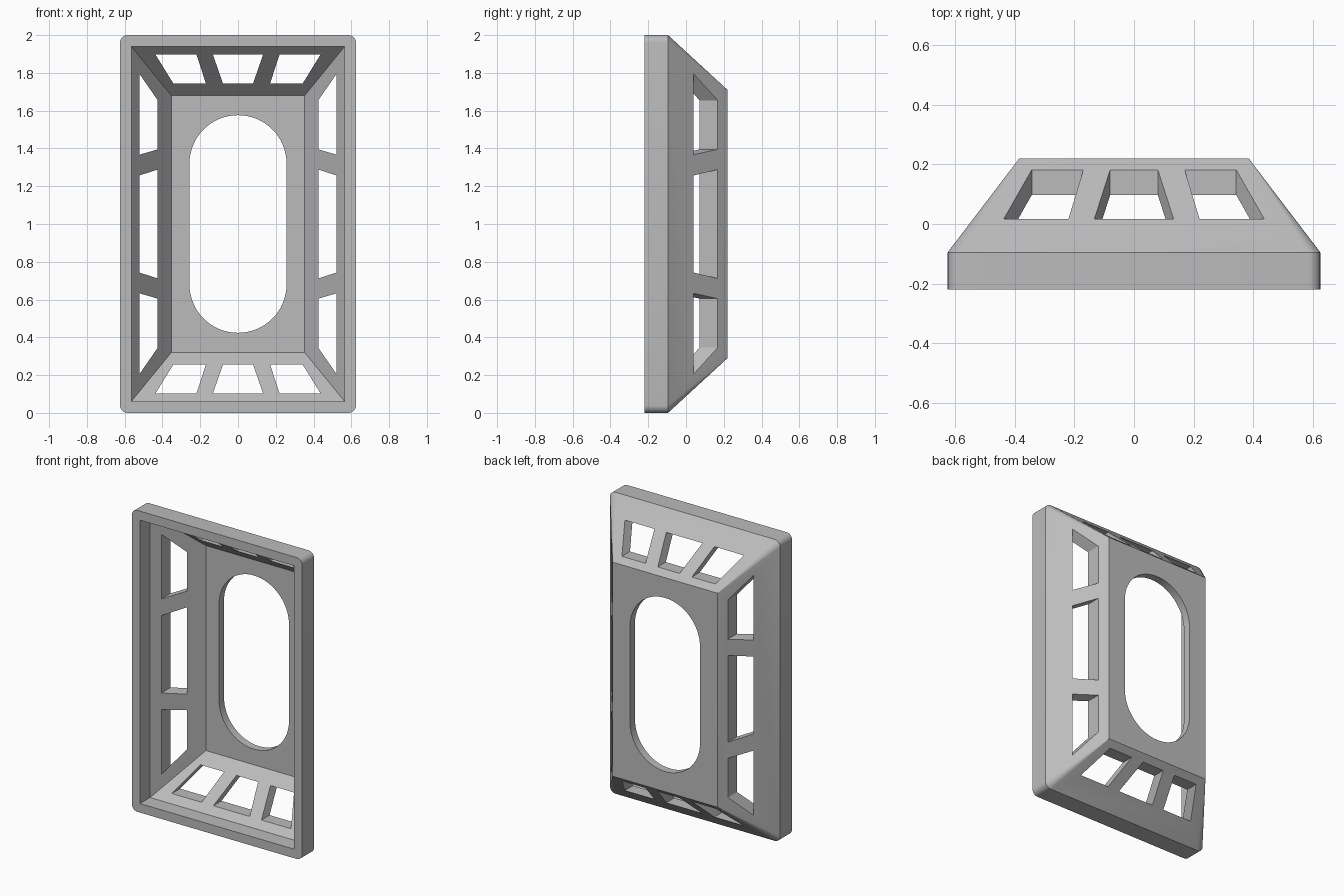
import bpy, bmesh, math

old = bpy.data.objects.get("Cube")
if old:
    bpy.data.objects.remove(old, do_unlink=True)

MID = 1.0  # height of the centre line

grey = bpy.data.materials.new("plain grey")
grey.diffuse_color = (0.5, 0.5, 0.5, 1)
grey.use_nodes = True
grey.node_tree.nodes["Principled BSDF"].inputs["Base Color"].default_value = (0.5, 0.5, 0.5, 1)


def rounded_rect(hx, hz, r=0.0, steps=6):
    """Outline in x and z; a zero radius gives four plain corners."""
    if r == 0:
        return [(hx, MID + hz), (-hx, MID + hz), (-hx, MID - hz), (hx, MID - hz)]
    pts = []
    for q, (sx, sz) in enumerate([(1, 1), (-1, 1), (-1, -1), (1, -1)]):
        for i in range(steps + 1):
            a = (q + i / steps) * math.pi / 2
            pts.append((sx * (hx - r) + r * math.cos(a),
                        MID + sz * (hz - r) + r * math.sin(a)))
    return pts


def loft(bm, sections):
    """Closed solid through (y, outline) sections."""
    loops = [[bm.verts.new((x, y, z)) for x, z in pts] for y, pts in sections]
    for a, b in zip(loops, loops[1:]):
        for i in range(len(a)):
            j = (i + 1) % len(a)
            bm.faces.new((a[i], a[j], b[j], b[i]))
    bm.faces.new(loops[0][::-1])
    bm.faces.new(loops[-1])


def make_object(name, bm):
    bmesh.ops.recalc_face_normals(bm, faces=bm.faces)
    mesh = bpy.data.meshes.new(name)
    bm.to_mesh(mesh)
    bm.free()
    mesh.materials.append(grey)
    obj = bpy.data.objects.new(name, mesh)
    bpy.context.collection.objects.link(obj)
    return obj


# Outer body: straight rim, then a taper to the back plate
bm = bmesh.new()
loft(bm, [(-0.22, rounded_rect(0.625, 1.0, 0.04)),
          (-0.095, rounded_rect(0.625, 1.0, 0.04)),
          (0.22, rounded_rect(0.385, 0.71, 0.002))])
frame = make_object("tapered_frame", bm)

# Hollow inside, open at the front
bm = bmesh.new()
loft(bm, [(-0.3, rounded_rect(0.565, 0.94)),
          (-0.115, rounded_rect(0.565, 0.94)),
          (0.168, rounded_rect(0.353, 0.68))])
cavity = make_object("cavity_cutter", bm)

# Windows, all cut straight from front to back
bm = bmesh.new()


def window(pts):
    loft(bm, [(-0.09, pts), (0.4, pts)])


for s in (1, -1):
    # top and bottom walls
    lo, hi = MID + s * 0.745, MID + s * 0.897
    window([(-0.08, lo), (0.08, lo), (0.133, hi), (-0.133, hi)])
    # side walls, middle
    window([(s * 0.425, MID - 0.288), (s * 0.425, MID + 0.288),
            (s * 0.522, MID + 0.257), (s * 0.522, MID - 0.257)])
    for t in (1, -1):
        # top and bottom walls, outer pair
        window([(t * 0.17, lo), (t * 0.343, lo), (t * 0.437, hi), (t * 0.22, hi)])
        # side walls, end pair
        window([(t * 0.425, MID + s * 0.395), (t * 0.425, MID + s * 0.655),
                (t * 0.522, MID + s * 0.795), (t * 0.522, MID + s * 0.367)])

# Long round-ended opening in the back plate
slot = rounded_rect(0.257, 0.576, 0.2569, 16)
loft(bm, [(0.05, slot), (0.4, slot)])
openings = make_object("openings_cutter", bm)

# Cut, bake the result and drop the cutters
for cutter in (cavity, openings):
    cutter.hide_render = True
    mod = frame.modifiers.new(cutter.name, "BOOLEAN")
    mod.operation = "DIFFERENCE"
    mod.solver = "EXACT"
    mod.object = cutter
bpy.context.view_layer.update()
baked = bpy.data.meshes.new_from_object(
    frame.evaluated_get(bpy.context.evaluated_depsgraph_get()))
frame.modifiers.clear()
frame.data = baked
for cutter in (cavity, openings):
    bpy.data.objects.remove(cutter, do_unlink=True)

# Smooth the rounded corners, keep the edges sharp
bpy.ops.object.select_all(action="DESELECT")
frame.select_set(True)
bpy.context.view_layer.objects.active = frame
bpy.ops.object.shade_smooth_by_angle(angle=math.radians(30))
